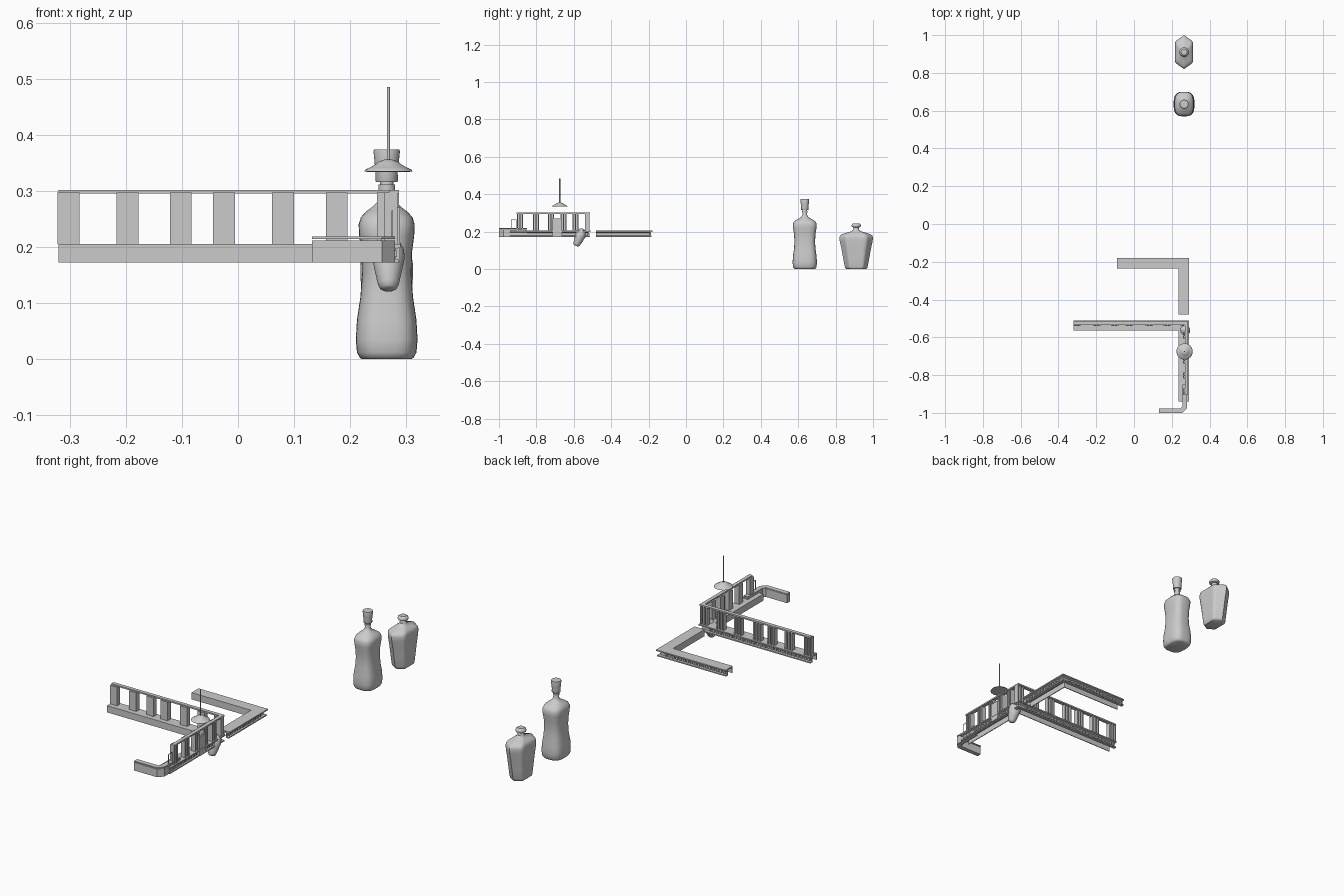
import bpy, bmesh, math
from mathutils import Vector


def make(name, bm, smooth=False):
    bmesh.ops.recalc_face_normals(bm, faces=bm.faces)
    me = bpy.data.meshes.new(name)
    bm.to_mesh(me)
    bm.free()
    ob = bpy.data.objects.new(name, me)
    bpy.context.collection.objects.link(ob)
    if smooth:
        bpy.ops.object.select_all(action='DESELECT')
        ob.select_set(True)
        bpy.context.view_layer.objects.active = ob
        bpy.ops.object.shade_smooth_by_angle(angle=math.radians(40))
    return ob


def add_box(bm, x0, x1, y0, y1, z0, z1):
    vs = bmesh.ops.create_cube(bm, size=1)['verts']
    for v in vs:
        v.co = Vector(((x0 + x1) / 2 + v.co.x * (x1 - x0),
                       (y0 + y1) / 2 + v.co.y * (y1 - y0),
                       (z0 + z1) / 2 + v.co.z * (z1 - z0)))


def skin(bm, rings, wrap_caps=True):
    loops = [[bm.verts.new(p) for p in r] for r in rings]
    n = len(loops[0])
    for a, b in zip(loops, loops[1:]):
        for i in range(n):
            bm.faces.new((a[i], a[(i + 1) % n], b[(i + 1) % n], b[i]))
    if wrap_caps:
        bm.faces.new(loops[0])
        bm.faces.new(loops[-1])


def sweep(name, path, profile):
    """Mitred sweep; profile is (inset to the right of the path, z)."""
    pts = [Vector(p) for p in path]
    dirs = [(b - a).normalized() for a, b in zip(pts, pts[1:])]
    norms = [Vector((d.y, -d.x)) for d in dirs]
    rings = []
    for i, p in enumerate(pts):
        a, b = norms[max(i - 1, 0)], norms[min(i, len(norms) - 1)]
        m = (a + b) / (1 + a.dot(b))
        rings.append([(p.x + m.x * d, p.y + m.y * d, z) for d, z in profile])
    bm = bmesh.new()
    skin(bm, rings)
    return make(name, bm)


def loft(name, loc, rows, seg=48, tilt=0, hexa=0):
    """Rows are (z, rx, ry, exponent); hexa=k makes the first k rows six-sided."""
    rings = []
    for j, (z, rx, ry, e) in enumerate(rows):
        ring = []
        for i in range(seg):
            t = 2 * math.pi * i / seg
            c, s = math.cos(t), math.sin(t)
            if j < hexa:
                k = 1 / max(abs(c), 0.375 * abs(c) + abs(s))
                ring.append((rx * c * k, ry * s * k, z))
            else:
                ring.append((rx * math.copysign(abs(c) ** (2 / e), c),
                             ry * math.copysign(abs(s) ** (2 / e), s), z))
        rings.append(ring)
    bm = bmesh.new()
    skin(bm, rings)
    ob = make(name, bm, True)
    ob.location = loc
    ob.rotation_euler.x = tilt
    return ob


# Hollow cornice section: top plate, lip, recessed outer wall, foot, plain inner fascia
CORNICE = [(0, .205), (0, .199), (.008, .197), (.014, .194), (.014, .18), (.004, .178),
           (.004, .172), (.019, .172), (.019, .199), (.051, .199), (.051, .172), (.055, .172),
           (.055, .205)]


def cornice(name, x0, x1, y0, y1):
    sweep(name, [(x0, y1), (x1, y1), (x1, y0)], CORNICE)
    # small blocks along the outer wall
    bm = bmesh.new()
    n = int((x1 - x0 - .03) / .02)
    for i in range(n):
        x = x0 + .012 + i * .02
        add_box(bm, x - .005, x + .005, y1 - .015, y1 - .007, .182, .194)
    n = int((y1 - y0 - .03) / .02)
    for i in range(n):
        y = y0 + .012 + i * .02
        add_box(bm, x1 - .015, x1 - .007, y - .005, y + .005, .182, .194)
    make(name + "_blocks", bm)


cornice("rear_cornice", -.09, .29, -.48, -.18)
cornice("rail_base", -.32, .29, -.94, -.51)

# Top rail of the balustrade
sweep("top_rail", [(-.32, -.514), (.287, -.514), (.287, -.905)],
      [(0, .302), (.018, .302), (.018, .295), (0, .295)])

# Posts: flat panel with fluted outer side
bm = bmesh.new()
for x in (-.302, -.197, -.102, -.025, .08, .176, .267):
    add_box(bm, x - .0195, x + .0195, -.541, -.535, .205, .297)
    for o in (-.016, 0, .016):
        add_box(bm, x + o - .0035, x + o + .0035, -.536, -.517, .205, .297)
for y in (-.888, -.802, -.722, -.655, -.59):
    add_box(bm, .260, .266, y - .016, y + .016, .205, .297)
    for o in (-.013, 0, .013):
        add_box(bm, .265, .284, y + o - .003, y + o + .003, .205, .297)
make("rail_posts", bm)

# Panel under the lamp
bm = bmesh.new()
add_box(bm, .281, .289, -.714, -.664, .174, .27)
make("side_panel", bm)

# Low front wall with chamfered corner and thin coping
low = [(.28, -.85), (.28, -.975), (.257, -1.0), (.132, -1.0)]
sweep("front_wall", low, [(0, .172), (0, .212), (.022, .212), (.022, .172)])
sweep("front_coping", low, [(0, .214), (0, .219), (.024, .219), (.024, .214)])

# Thin upright frame near the end of the balustrade
bm = bmesh.new()
for y in (-.935, -.907):
    add_box(bm, .274, .276, y - .001, y + .001, .217, .265)
add_box(bm, .274, .276, -.936, -.906, .263, .265)
make("thin_frame", bm)

# Hanging lamp
loft("lamp_shade", (.268, -.675, 0),
     [(.334, .038, .038, 2), (.335, .043, .043, 2), (.338, .041, .041, 2), (.342, .032, .032, 2),
      (.348, .022, .022, 2), (.353, .016, .016, 2), (.356, .006, .006, 2)], 32)
loft("lamp_rod", (.268, -.675, 0), [(.354, .0028, .0028, 2), (.485, .0028, .0028, 2)], 12)

# Leaning pod under the corner
loft("leaning_pod", (.268, -.588, .124),
     [(0, .010, .010, 2), (.003, .015, .015, 2), (.012, .019, .019, 2), (.035, .024, .024, 2),
      (.06, .029, .029, 2), (.075, .028, .027, 2), (.088, .022, .021, 2), (.096, .012, .012, 2),
      (.099, .004, .004, 2)], 32, -.38)

# Tall bottle: rounded-square waisted body, neck, collar and flared cap
loft("tall_bottle", (.265, .635, 0),
     [(0, .044, .052, 3), (.003, .048, .058, 3), (.012, .053, .063, 3), (.035, .055, .065, 3),
      (.07, .053, .063, 3), (.11, .047, .057, 3), (.15, .044, .055, 3), (.19, .045, .058, 3),
      (.22, .049, .063, 3), (.24, .050, .064, 3), (.253, .046, .058, 2.8), (.263, .037, .045, 2.5),
      (.272, .025, .029, 2.2), (.28, .017, .018, 2), (.29, .013, .013, 2), (.318, .012, .012, 2)])
loft("tall_bottle_collar", (.265, .635, 0), [(.302, .015, .015, 2), (.311, .015, .015, 2)])
loft("tall_bottle_cap", (.265, .635, 0),
     [(.316, .019, .019, 2), (.318, .020, .020, 2), (.335, .0195, .0195, 2), (.345, .021, .021, 2),
      (.37, .0235, .0235, 2), (.374, .0225, .0225, 2)])

# Short six-sided bottle with tapered body
loft("short_bottle", (.265, .91, 0),
     [(0, .032, .052, 2), (.004, .036, .058, 2), (.012, .038, .061, 2), (.06, .041, .070, 2),
      (.11, .044, .079, 2), (.15, .047, .088, 2), (.168, .047, .090, 2), (.180, .045, .086, 2),
      (.187, .040, .074, 2), (.194, .032, .052, 2), (.201, .022, .028, 2), (.21, .015, .016, 2),
      (.226, .014, .014, 2)], hexa=10)
loft("short_bottle_cap", (.265, .91, 0),
     [(.223, .017, .017, 2), (.226, .023, .023, 2), (.233, .025, .025, 2), (.239, .023, .023, 2),
      (.245, .016, .016, 2)])
